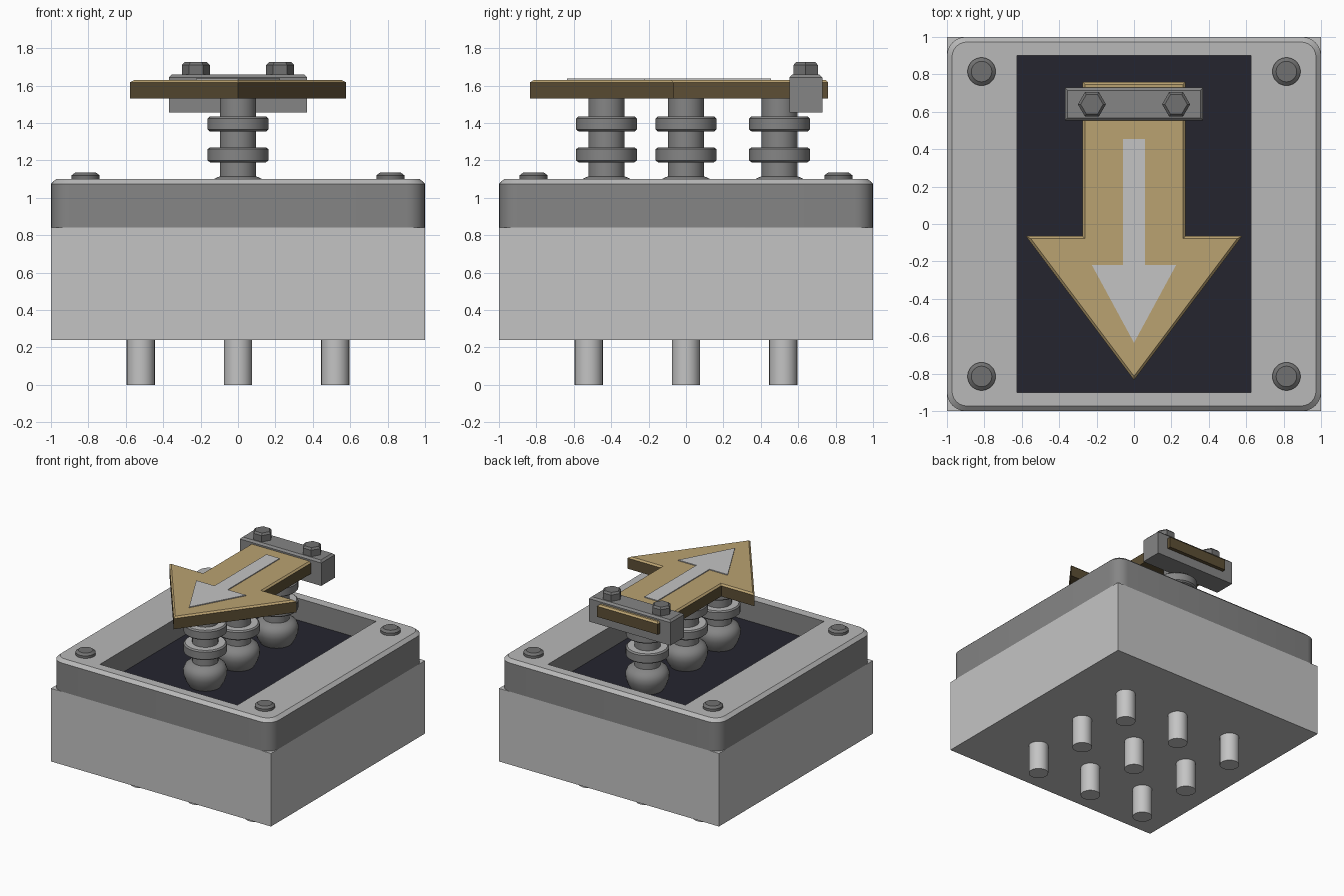
import bpy, bmesh, math

if "Cube" in bpy.data.objects:
    bpy.data.objects.remove(bpy.data.objects["Cube"])


def material(name, r, g, b):
    m = bpy.data.materials.new(name)
    m.diffuse_color = (r, g, b, 1)
    m.use_nodes = True
    m.node_tree.nodes["Principled BSDF"].inputs["Base Color"].default_value = m.diffuse_color
    return m


LIGHT = material("light grey", 0.55, 0.55, 0.55)
TOP = material("lid top grey", 0.48, 0.48, 0.48)
MID = material("mid grey", 0.235, 0.235, 0.235)
DARK = material("bolt grey", 0.165, 0.165, 0.165)
TAN = material("tan", 0.49, 0.36, 0.165)
BROWN = material("dark brown", 0.11, 0.078, 0.035)
NAVY = material("dark navy", 0.018, 0.018, 0.028)


def finish(name, bm, mats, rule=None, smooth=False):
    """Turn a bmesh into an object, colouring faces by a rule."""
    bmesh.ops.recalc_face_normals(bm, faces=bm.faces)
    bm.normal_update()
    if rule:
        for f in bm.faces:
            f.material_index = rule(f)
    me = bpy.data.meshes.new(name)
    bm.to_mesh(me)
    bm.free()
    ob = bpy.data.objects.new(name, me)
    bpy.context.collection.objects.link(ob)
    for m in mats:
        me.materials.append(m)
    if smooth:
        bpy.ops.object.select_all(action='DESELECT')
        ob.select_set(True)
        bpy.context.view_layer.objects.active = ob
        bpy.ops.object.shade_smooth_by_angle(angle=math.radians(35))
    return ob


def box(name, lo, hi, mat, chamfer=0):
    bm = bmesh.new()
    bmesh.ops.create_cube(bm, size=1)
    for v in bm.verts:
        v.co = [lo[i] + (v.co[i] + 0.5) * (hi[i] - lo[i]) for i in range(3)]
    if chamfer:
        edges = [e for e in bm.edges if all(v.co.z > hi[2] - 1e-4 for v in e.verts)]
        bmesh.ops.bevel(bm, geom=edges, offset=chamfer, segments=1, affect='EDGES')
    return finish(name, bm, [mat])


def lathe(name, profile, x, y, mats, sides=32, rule=None, smooth=True):
    """Revolve (radius, z) pairs around a vertical axis, capping both ends."""
    bm = bmesh.new()
    rings = [[bm.verts.new((x + r * math.cos(2 * math.pi * i / sides),
                            y + r * math.sin(2 * math.pi * i / sides), z))
              for i in range(sides)] for r, z in profile]
    for a, b in zip(rings, rings[1:]):
        for i in range(sides):
            j = (i + 1) % sides
            bm.faces.new((a[i], a[j], b[j], b[i]))
    bm.faces.new(rings[0])
    bm.faces.new(rings[-1])
    return finish(name, bm, mats, rule, smooth)


def arrow(name, tail, neck, tip, stem, head, z0, z1, mats, chamfer=0):
    """Extruded arrow pointing to -y."""
    pts = [(-stem, tail), (-stem, neck), (-head, neck), (0, tip),
           (head, neck), (stem, neck), (stem, tail)]
    bm = bmesh.new()
    base = bm.faces.new([bm.verts.new((x, y, z0)) for x, y in pts])
    up = bmesh.ops.extrude_face_region(bm, geom=[base])["geom"]
    for v in up:
        if isinstance(v, bmesh.types.BMVert):
            v.co.z = z1
    if chamfer:
        edges = [e for e in bm.edges if all(v.co.z > z1 - 1e-4 for v in e.verts)]
        bmesh.ops.bevel(bm, geom=edges, offset=chamfer, segments=1, affect='EDGES')
    return finish(name, bm, mats, lambda f: 0 if f.normal.z > 0.3 else len(mats) - 1)


# Housing and connector pins
box("housing", (-1, -1, 0.24), (1, 1, 0.84), LIGHT)
for x in (-0.52, 0, 0.52):
    for y in (-0.52, 0, 0.52):
        lathe("pin", [(0.075, 0), (0.075, 0.25)], x, y, [LIGHT])

# Lid frame: rounded outside, rectangular opening
SEG = 6


def rounded(bm, half, radius, z):
    out = []
    for k, (sx, sy) in enumerate(((1, 1), (-1, 1), (-1, -1), (1, -1))):
        for i in range(SEG + 1):
            a = math.pi / 2 * (k + i / SEG)
            out.append(bm.verts.new((sx * (half - radius) + radius * math.cos(a),
                                     sy * (half - radius) + radius * math.sin(a), z)))
    return out


bm = bmesh.new()
loops = [rounded(bm, 1, 0.1, 0.84), rounded(bm, 1, 0.1, 1.075), rounded(bm, 0.973, 0.08, 1.1)]
corners = ((0.625, 0.9), (-0.625, 0.9), (-0.625, -0.9), (0.625, -0.9))
inner = [[bm.verts.new((x, y, z)) for x, y in corners] for z in (1.1, 0.84)]
n = len(loops[0])
for a, b in zip(loops, loops[1:]):
    for i in range(n):
        j = (i + 1) % n
        bm.faces.new((a[i], a[j], b[j], b[i]))
for ring, hole in ((loops[2], inner[0]), (loops[0], inner[1])):
    for i in range(n):
        j = (i + 1) % n
        p, q = hole[i // (SEG + 1)], hole[j // (SEG + 1)]
        bm.faces.new((ring[i], ring[j], p) if p is q else (ring[i], ring[j], q, p))
for i in range(4):
    j = (i + 1) % 4
    bm.faces.new((inner[0][i], inner[0][j], inner[1][j], inner[1][i]))
finish("lid_frame", bm, [TOP, MID], lambda f: 0 if f.normal.z > 0.3 else 1, smooth=True)

# Recessed dark panel
box("panel", (-0.625, -0.9, 0.85), (0.625, 0.9, 0.92), NAVY)

# Lid screws
for x in (-0.815, 0.815):
    for y in (-0.815, 0.815):
        lathe("lid_screw", [(0.075, 1.09), (0.075, 1.12), (0.055, 1.135)], x, y, [DARK])

# Ribbed insulator posts: domed foot, two discs, neck
post = [(0.115, 0.91), (0.145, 0.96), (0.162, 1.01), (0.165, 1.05), (0.15, 1.085),
        (0.125, 1.103), (0.097, 1.115)]
for z in (1.19, 1.355):
    post += [(0.097, z), (0.15, z), (0.162, z + 0.01), (0.162, z + 0.07),
             (0.15, z + 0.08), (0.097, z + 0.08)]
post.append((0.097, 1.54))
for y in (-0.425, 0, 0.5):
    lathe("insulator_post", post, 0, y, [TOP, MID],
          rule=lambda f: 0 if abs(f.normal.z) > 0.9 and f.calc_center_median().z > 1.15 else 1)

# Arrow plate with pale inlay
arrow("arrow_plate", 0.76, -0.065, -0.835, 0.275, 0.578, 1.53, 1.63, [TAN, BROWN], 0.013)
arrow("arrow_inlay", 0.455, -0.22, -0.635, 0.06, 0.225, 1.629, 1.637, [LIGHT])

# Clamp bar and hex bolts
box("clamp_bar", (-0.37, 0.553, 1.455), (0.37, 0.73, 1.658), MID, 0.015)
for x in (-0.225, 0.225):
    lathe("hex_bolt", [(0.075, 1.65), (0.075, 1.71), (0.06, 1.725)], x, 0.64,
          [DARK], sides=6, smooth=False)
